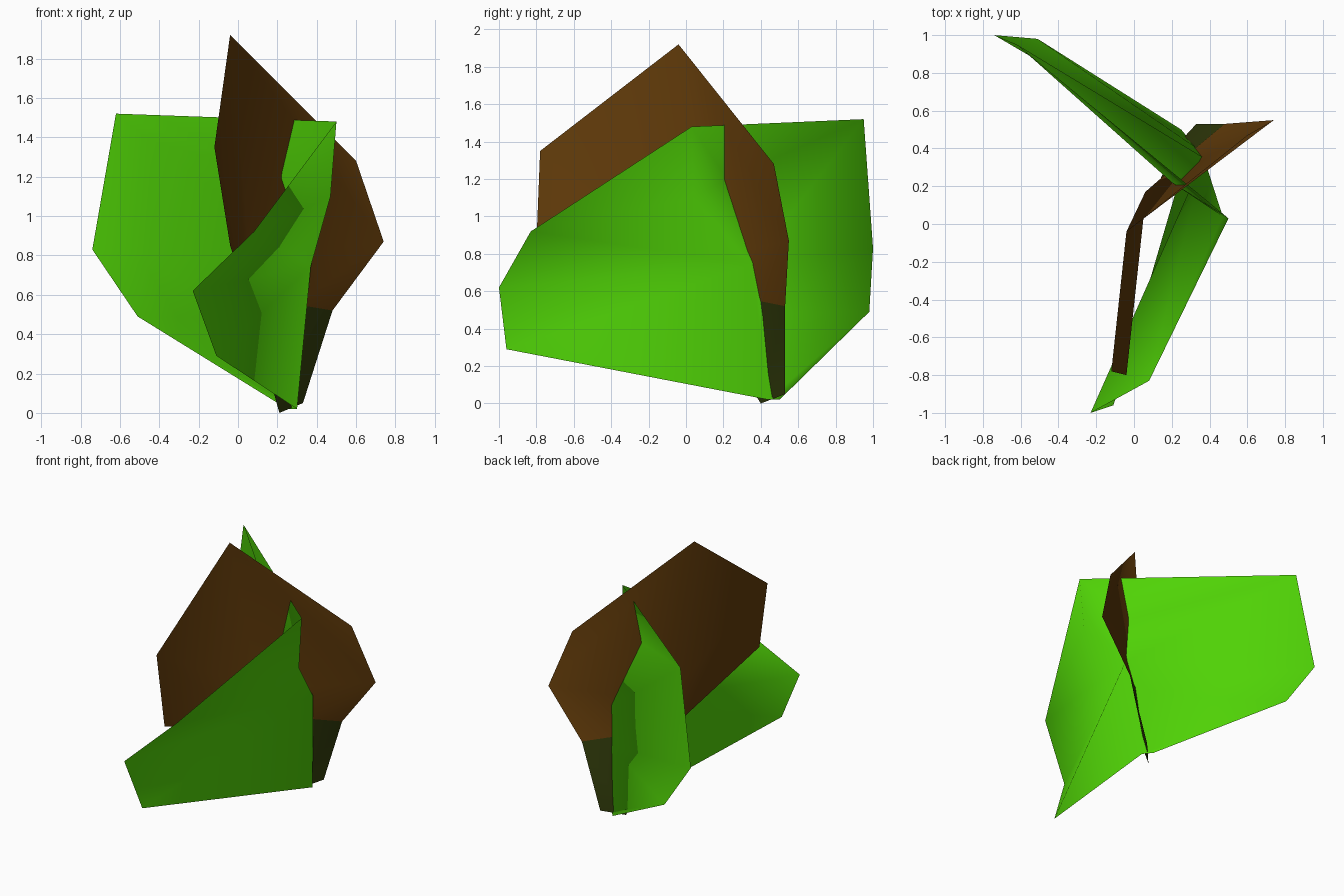
import bpy

cube = bpy.data.objects.get("Cube")
if cube:
    bpy.data.objects.remove(cube, do_unlink=True)


def material(name, colour):
    mat = bpy.data.materials.new(name)
    mat.use_nodes = True
    rgba = (*colour, 1.0)
    mat.diffuse_color = rgba
    bsdf = mat.node_tree.nodes["Principled BSDF"]
    bsdf.inputs["Base Color"].default_value = rgba
    bsdf.inputs["Roughness"].default_value = 0.9
    return mat


def sheet(name, points, panels, mats):
    """Folded sheet: named corner points, panels as (corner names, material slot)."""
    order = list(points)
    mesh = bpy.data.meshes.new(name)
    faces = [[order.index(corner) for corner in names.split()] for names, _ in panels]
    mesh.from_pydata(list(points.values()), [], faces)
    for mat in mats:
        mesh.materials.append(mat)
    for poly, (_, slot) in zip(mesh.polygons, panels):
        poly.material_index = slot
        poly.use_smooth = True
    obj = bpy.data.objects.new(name, mesh)
    bpy.context.collection.objects.link(obj)
    return obj


green = material("leaf green", (0.08, 0.65, 0.002))
brown = material("dry brown", (0.122, 0.044, 0.003))
dark = material("dark stem green", (0.028, 0.04, 0.003))

# Green leaf: front and back wings meeting at a curved fold
leaf_points = {
    "fold_top": (0.5, 0.03, 1.48),
    "fold_high": (0.47, 0.04, 1.1),
    "fold_mid": (0.37, 0.35, 0.745),
    "fold_low": (0.335, 0.4, 0.48),
    "foot": (0.3, 0.44, 0.02),
    "foot_back": (0.25, 0.5, 0.02),
    "front_top": (0.08, -0.83, 0.92),
    "front_tip": (-0.23, -1.0, 0.62),
    "front_low": (-0.11, -0.96, 0.29),
    "back_dent": (0.2, 0.22, 1.2),
    "back_top": (-0.62, 0.95, 1.52),
    "back_tip": (-0.74, 1.0, 0.83),
    "back_low": (-0.51, 0.98, 0.49),
}
leaf_panels = [
    ("front_top fold_top fold_high", 0),
    ("front_top fold_high fold_mid", 0),
    ("front_tip front_top fold_mid", 0),
    ("front_tip fold_mid fold_low foot front_low", 0),
    ("fold_high fold_top back_dent", 0),
    ("fold_top back_top back_dent", 0),
    ("back_top fold_mid back_dent", 0),
    ("back_top back_tip fold_mid", 0),
    ("fold_mid fold_high back_dent", 0),
    ("fold_low fold_mid back_tip back_low", 0),
    ("foot fold_low back_low foot_back", 0),
]
sheet("green_leaf", leaf_points, leaf_panels, [green])

# Brown leaf: two wings around a fold, standing on a dark stem panel
dry_points = {
    "apex": (-0.04, -0.04, 1.92),
    "front_top": (-0.12, -0.78, 1.35),
    "front_low": (-0.04, -0.8, 0.85),
    "fold_mid": (0.06, 0.17, 0.78),
    "fold_low": (0.05, 0.03, 0.58),
    "stem_top": (0.3, 0.38, 0.55),
    "side_top": (0.6, 0.47, 1.28),
    "side_tip": (0.74, 0.55, 0.87),
    "side_low": (0.48, 0.53, 0.52),
    "foot_side": (0.33, 0.53, 0.05),
    "foot": (0.21, 0.4, 0.0),
}
dry_panels = [
    ("apex front_top front_low fold_low fold_mid", 0),
    ("apex fold_mid side_tip side_top", 0),
    ("fold_mid fold_low stem_top", 0),
    ("fold_mid stem_top side_tip", 0),
    ("stem_top side_low side_tip", 0),
    ("fold_low foot foot_side side_low stem_top", 1),
]
sheet("brown_leaf", dry_points, dry_panels, [brown, dark])
